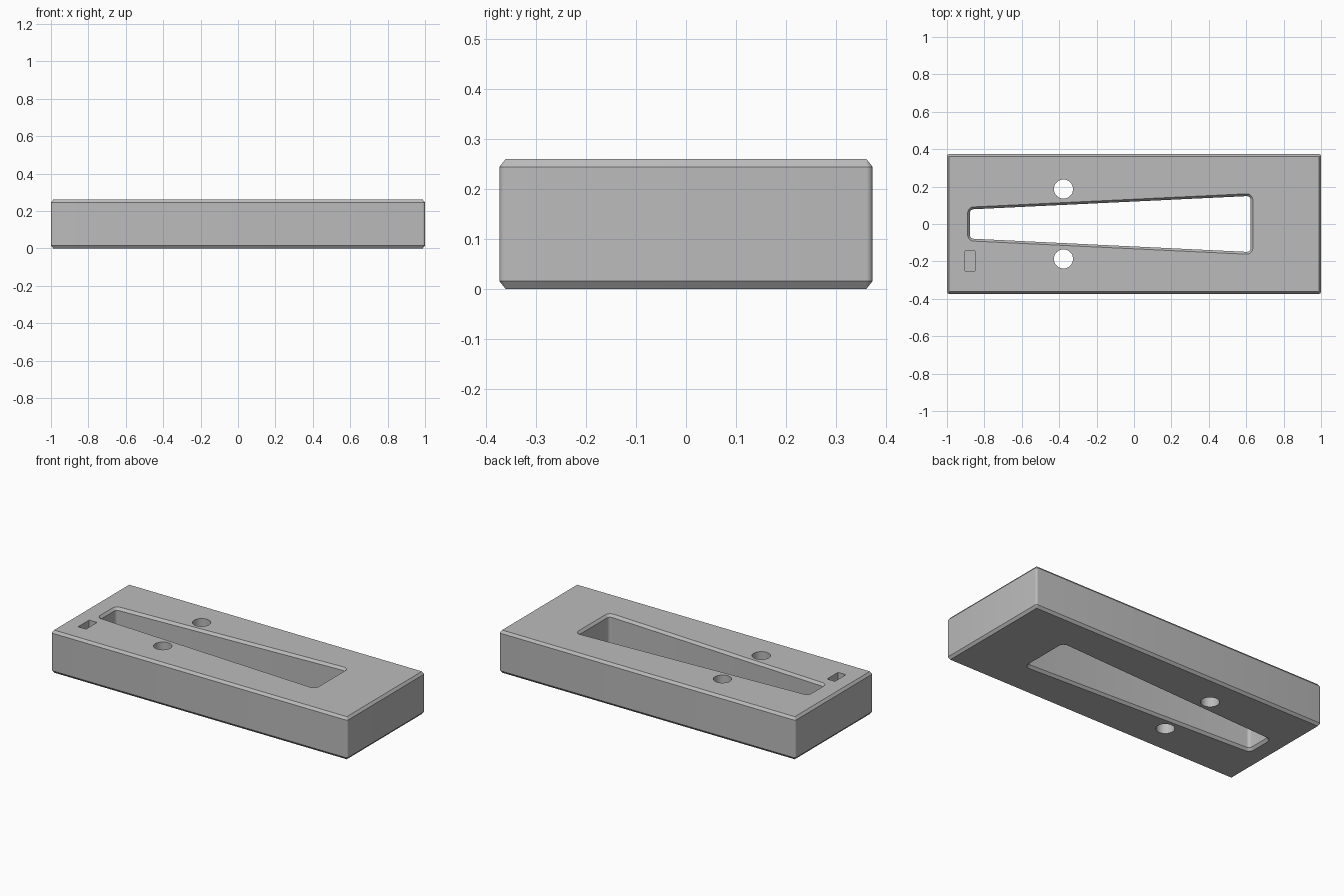
import bpy, bmesh, math
from mathutils import Vector

if "Cube" in bpy.data.objects:
    bpy.data.objects.remove(bpy.data.objects["Cube"], do_unlink=True)

HEIGHT, CH, CV = 0.26, 0.0125, 0.0155   # block height, chamfer width and drop

grey = bpy.data.materials.new("plain grey")
grey.use_nodes = True
grey.diffuse_color = (0.5, 0.5, 0.5, 1)
grey.node_tree.nodes["Principled BSDF"].inputs["Base Color"].default_value = (0.5, 0.5, 0.5, 1)


def outline(core, radius, steps=6):
    """Counter-clockwise convex core grown outwards by a radius."""
    points = []
    for i, corner in enumerate(core):
        a = Vector(corner) - Vector(core[i - 1])
        b = Vector(core[(i + 1) % len(core)]) - Vector(corner)
        start = math.atan2(a.y, a.x) - math.pi / 2
        turn = (math.atan2(b.y, b.x) - math.atan2(a.y, a.x)) % math.tau
        for k in range(steps + 1):
            t = start + turn * k / steps
            points.append((corner[0] + radius * math.cos(t), corner[1] + radius * math.sin(t)))
    return points


def loft(name, core, levels):
    """Closed solid through (z, radius) levels around one core."""
    bm = bmesh.new()
    rings = [[bm.verts.new((x, y, z)) for x, y in outline(core, r)] for z, r in levels]
    n = len(rings[0])
    for low, high in zip(rings, rings[1:]):
        for i in range(n):
            j = (i + 1) % n
            bm.faces.new((low[i], low[j], high[j], high[i]))
    bm.faces.new(rings[0][::-1])
    bm.faces.new(rings[-1])
    mesh = bpy.data.meshes.new(name)
    bm.to_mesh(mesh)
    bm.free()
    obj = bpy.data.objects.new(name, mesh)
    bpy.context.collection.objects.link(obj)
    mesh.materials.append(grey)
    return obj


def box(x0, x1, y0, y1):
    return [(x0, y0), (x1, y0), (x1, y1), (x0, y1)]


# Chamfered block with slightly rounded upright edges
hx, hy, tip = 1 - CH, 0.374 - CH, 0.0004
block = loft("slotted_block", box(-hx, hx, -hy, hy),
             [(0, tip), (CV, CH), (HEIGHT - CV, CH), (HEIGHT, tip)])

# Tapered through slot, flared at both mouths
taper = [(-0.857, -0.059), (0.603, -0.129), (0.603, 0.129), (-0.857, 0.059)]
slot = loft("slot_cutter", taper,
            [(-CV, 0.02 + 2 * CH), (CV, 0.02), (HEIGHT - CV, 0.02), (HEIGHT + CV, 0.02 + 2 * CH)])
cutters = [slot]

# Blind rectangular pocket
cutters.append(loft("pocket_cutter", box(-0.904, -0.851, -0.25, -0.144),
                    [(HEIGHT - 0.1, 0.0001), (HEIGHT + 0.1, 0.0001)]))

# Pair of round through holes
for side in (-1, 1):
    bpy.ops.mesh.primitive_cylinder_add(vertices=48, radius=0.051, depth=1,
                                        location=(-0.377, 0.187 * side, HEIGHT / 2))
    hole = bpy.context.object
    hole.name = "hole_cutter"
    hole.data.materials.append(grey)
    cutters.append(hole)

bpy.ops.object.select_all(action="DESELECT")
bpy.context.view_layer.objects.active = block
block.select_set(True)
for cutter in cutters:
    cutter.hide_render = True
    mod = block.modifiers.new("cut", "BOOLEAN")
    mod.operation, mod.solver, mod.object = "DIFFERENCE", "EXACT", cutter
    bpy.ops.object.modifier_apply(modifier=mod.name)
    bpy.data.objects.remove(cutter, do_unlink=True)

bpy.ops.object.shade_smooth_by_angle(angle=math.radians(30))
